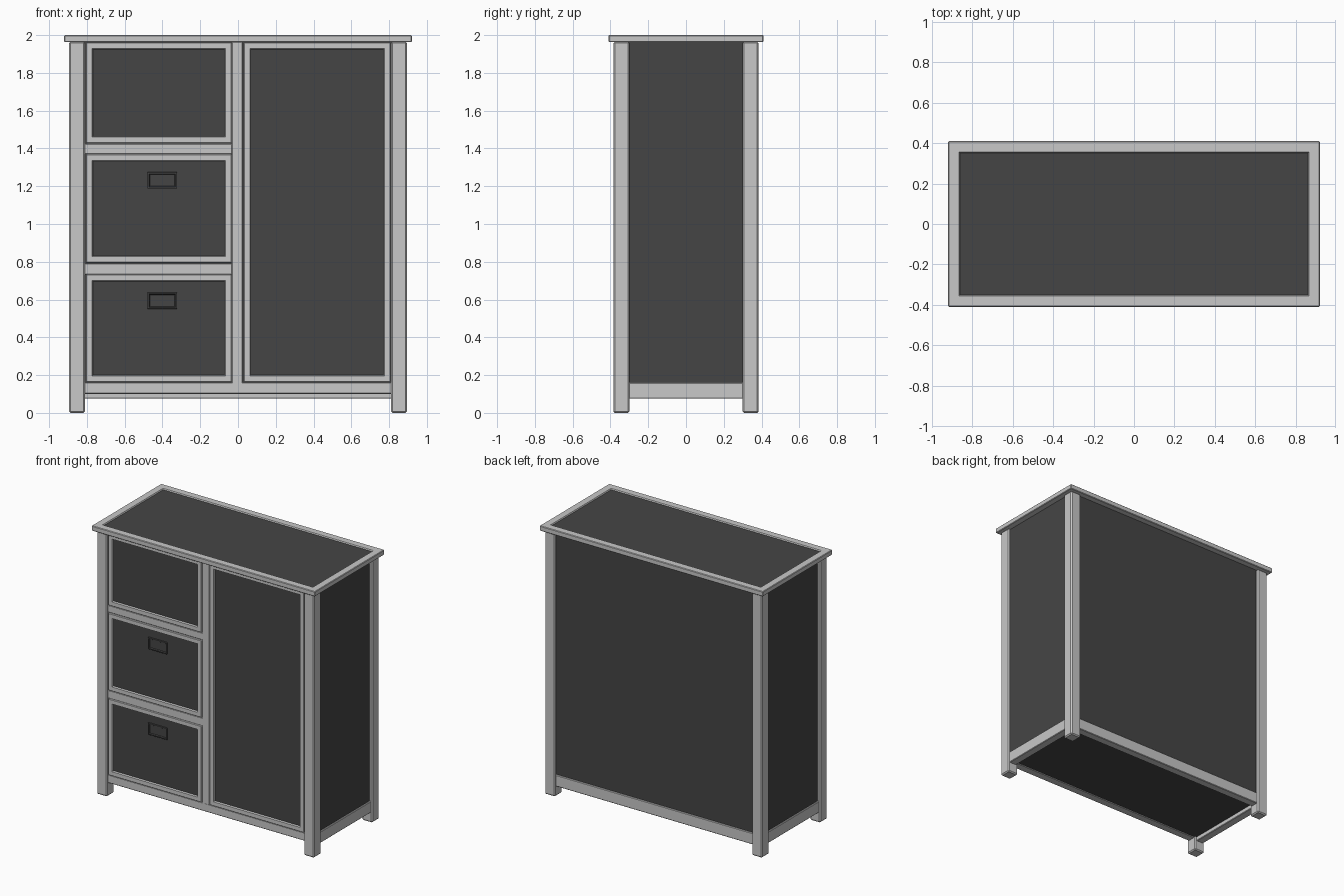
import bpy
import bmesh
from mathutils import Vector

cube = bpy.data.objects.get("Cube")
if cube:
    bpy.data.objects.remove(cube, do_unlink=True)


def material(name, value):
    mat = bpy.data.materials.new(name)
    mat.use_nodes = True
    colour = (value, value, value, 1)
    mat.diffuse_color = colour
    mat.node_tree.nodes["Principled BSDF"].inputs["Base Color"].default_value = colour
    return mat


light = material("light grey", 0.58)
dark = material("dark grey", 0.06)


def box(name, x, y, z, mat=light, bevel=0.004, panel=None, facing=None, border=0.045, depth=0.012):
    """Box from ranges; an optional inset panel is sunk into the face that looks along facing."""
    bm = bmesh.new()
    bmesh.ops.create_cube(bm, size=1)
    for v in bm.verts:
        v.co = Vector([(r[0] + r[1]) / 2 + c * (r[1] - r[0]) for c, r in zip(v.co, (x, y, z))])
    bm.normal_update()
    if bevel:
        bmesh.ops.bevel(bm, geom=bm.edges[:], offset=bevel, segments=1, affect='EDGES')
        bm.normal_update()
    if panel:
        face = max(bm.faces, key=lambda f: f.normal.dot(Vector(facing)) + f.calc_area())
        face = max((f for f in bm.faces if f.normal.dot(Vector(facing)) > 0.99),
                   key=lambda f: f.calc_area())
        bmesh.ops.inset_region(bm, faces=[face], thickness=border - bevel)
        bmesh.ops.inset_region(bm, faces=[face], thickness=0.006, depth=-depth)
        face.material_index = 1
    mesh = bpy.data.meshes.new(name)
    bm.to_mesh(mesh)
    bm.free()
    mesh.materials.append(mat)
    if panel:
        mesh.materials.append(panel)
    obj = bpy.data.objects.new(name, mesh)
    bpy.context.collection.objects.link(obj)
    return obj


def span(a, b, side):
    return tuple(sorted((a * side, b * side)))


FRONT = (0, -1, 0)

# Table top with sunken centre
box("top", (-0.92, 0.92), (-0.41, 0.41), (1.963, 2.0), panel=dark, facing=(0, 0, 1),
    border=0.074, depth=0.008)

# Legs, side panels and side rails
for sx, side in ((1, "left"), (-1, "right")):
    for sy, end in ((-1, "front"), (1, "back")):
        box(f"{end}_{side}_leg", span(0.81, 0.895, sx), span(0.30, 0.385, sy), (0, 1.965),
            bevel=0.008)
    box(f"{side}_panel", span(0.85, 0.875, sx), (-0.305, 0.305), (0.12, 1.965), dark, 0)
    box(f"{side}_rail", span(0.825, 0.885, sx), (-0.305, 0.305), (0.075, 0.16))

# Back and floor
box("back_panel", (-0.815, 0.815), (0.34, 0.365), (0.12, 1.965), dark, 0)
box("back_rail", (-0.815, 0.815), (0.315, 0.375), (0.075, 0.16))
box("floor_panel", (-0.83, 0.83), (-0.35, 0.35), (0.105, 0.13), dark, 0)

# Front rails and centre post
box("bottom_rail", (-0.815, 0.815), (-0.372, -0.31), (0.1, 0.162))
box("centre_post", (-0.034, 0.026), (-0.372, -0.30), (0.155, 1.965))
for name, low, high in (("lower", 0.73, 0.792), ("upper", 1.37, 1.425)):
    box(f"{name}_drawer_rail", (-0.815, -0.03), (-0.372, -0.30), (low, high))

# Drawers with framed fronts
drawers = (("bottom", 0.163, 0.733), ("middle", 0.794, 1.37), ("top", 1.427, 1.961))
for name, low, high in drawers:
    box(f"{name}_drawer", (-0.805, -0.034), (-0.38, -0.30), (low, high), panel=dark, facing=FRONT)
    if name != "top":
        box(f"{name}_drawer_handle", (-0.48, -0.322), (-0.377, -0.365),
            (high - 0.183, high - 0.095), dark, 0.002, dark, FRONT, 0.012, 0.007)

# Door
box("door", (0.03, 0.808), (-0.38, -0.30), (0.163, 1.961), panel=dark, facing=FRONT)
